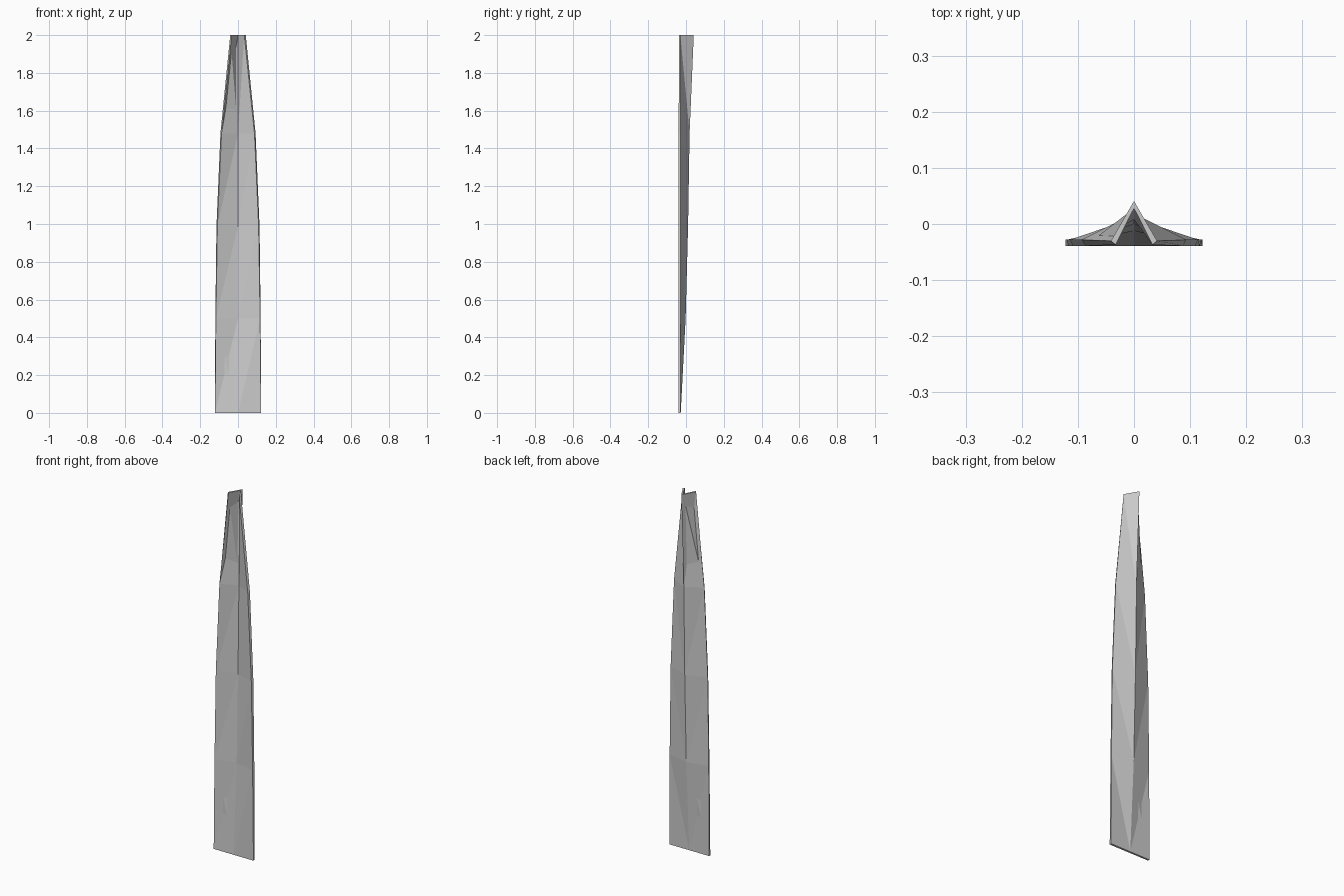
import bpy

if "Cube" in bpy.data.objects:
    bpy.data.objects.remove(bpy.data.objects["Cube"])

# Cross-section stations: z, back edge x, back edge y, back ridge y,
# front edge x, front edge y, front ridge y
STATIONS = [
    (0.00, 0.122, -0.028, -0.028, 0.122, -0.039, -0.039),
    (0.50, 0.120, -0.028, -0.002, 0.117, -0.039, -0.012),
    (0.99, 0.114, -0.028,  0.011, 0.109, -0.039,  0.000),
    (1.48, 0.093, -0.028,  0.019, 0.087, -0.039,  0.008),
    (2.00, 0.041, -0.030,  0.041, 0.033, -0.037,  0.028),
]

verts, faces = [], []
for z, bx, by, br, fx, fy, fr in STATIONS:
    # loop around the folded section
    verts += [(-fx, fy, z), (0, fr, z), (fx, fy, z),
              (bx, by, z), (0, br, z), (-bx, by, z)]


def quad(a, b, c, d, split_ac=None):
    """Add a quad, optionally cut along one diagonal."""
    if split_ac is None:
        faces.append((a, b, c, d))
    elif split_ac:
        faces.extend([(a, b, c), (a, c, d)])
    else:
        faces.extend([(a, b, d), (b, c, d)])


# Sides: twisted panels are split, rising in the same direction left to right
# on the front and matched on the back
splits = {0: False, 1: False, 2: None, 3: True, 4: True, 5: None}
splits[0] = True
splits[1] = True
for i in range(len(STATIONS) - 1):
    for k in range(6):
        n = (k + 1) % 6
        a, b = i * 6 + k, i * 6 + n
        s = splits[k]
        if k in (3, 4):
            # back: a-c runs low outer/ridge to high ridge/outer
            s = (k == 3) is False
        quad(a, b, b + 6, a + 6, s)

# End caps, one quad per half
top = 6 * (len(STATIONS) - 1)
faces += [(5, 4, 1, 0), (4, 3, 2, 1),
          (top, top + 1, top + 4, top + 5), (top + 1, top + 2, top + 3, top + 4)]

mesh = bpy.data.meshes.new("folded_blade")
mesh.from_pydata(verts, [], faces)
mesh.validate()
mesh.update()
blade = bpy.data.objects.new("folded_blade", mesh)
bpy.context.collection.objects.link(blade)

# Consistent outward normals
bpy.context.view_layer.objects.active = blade
blade.select_set(True)
bpy.ops.object.mode_set(mode='EDIT')
bpy.ops.mesh.select_all(action='SELECT')
bpy.ops.mesh.normals_make_consistent(inside=False)
bpy.ops.object.mode_set(mode='OBJECT')
